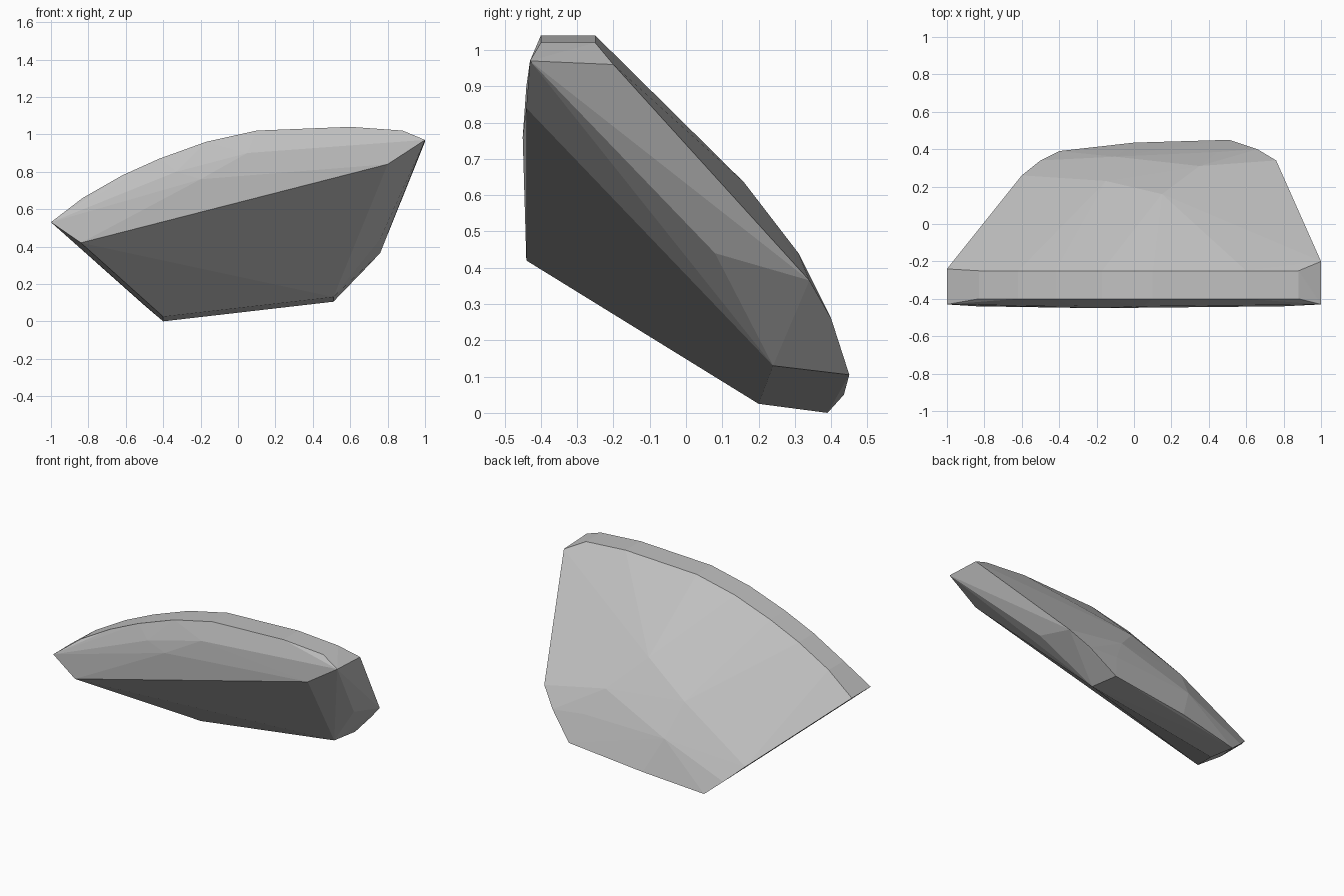
import bpy, bmesh

# Upper rim arc (x, z), shared by the front and back edges of the top
rim = [(-0.83, 0.66), (-0.62, 0.78), (-0.42, 0.87), (-0.17, 0.96),
       (0.10, 1.02), (0.60, 1.04), (0.88, 1.02)]
points = [(x, y, z) for x, z in rim for y in (-0.40, -0.25)]

# Pointed left and right ends
points += [(-1, -0.24, 0.53), (-1, -0.43, 0.53), (1, -0.20, 0.96), (1, -0.43, 0.97)]
# Upright front face with a slight bulge
points += [(-0.84, -0.44, 0.42), (0.80, -0.44, 0.84), (-0.20, -0.45, 0.76),
           (0.05, -0.44, 0.90), (-0.33, -0.437, 0.80)]
# Sloping underside
points += [(-0.40, 0.20, 0.025), (0.51, 0.24, 0.13), (0.76, 0.08, 0.44)]
# Lower back edge
points += [(-0.60, 0.26, 0.177), (-0.50, 0.34, 0.085), (-0.40, 0.39, 0.0),
           (0.0, 0.435, 0.05), (0.51, 0.45, 0.105), (0.66, 0.40, 0.26),
           (0.76, 0.34, 0.365)]
# Bulge of the sloping back
points += [(0.15, 0.16, 0.635), (0.35, 0.31, 0.44), (0.65, 0.10, 0.62),
           (0.45, 0.385, 0.28), (-0.15, 0.23, 0.46), (-0.10, 0.36, 0.26)]

# Stone slab: faceted shell around the points
bm = bmesh.new()
for p in points:
    bm.verts.new(p)
hull = bmesh.ops.convex_hull(bm, input=bm.verts[:])
inner = {g for g in hull["geom_interior"] + hull["geom_unused"]
         if isinstance(g, bmesh.types.BMVert)}
bmesh.ops.delete(bm, geom=list(inner), context='VERTS')
bmesh.ops.recalc_face_normals(bm, faces=bm.faces[:])
mesh = bpy.data.meshes.new("stone_slab")
bm.to_mesh(mesh)
bm.free()

# Plain grey stone
grey = bpy.data.materials.new("grey_stone")
grey.diffuse_color = (0.53, 0.53, 0.53, 1)
mesh.materials.append(grey)
slab = bpy.data.objects.new("stone_slab", mesh)
bpy.context.collection.objects.link(slab)
